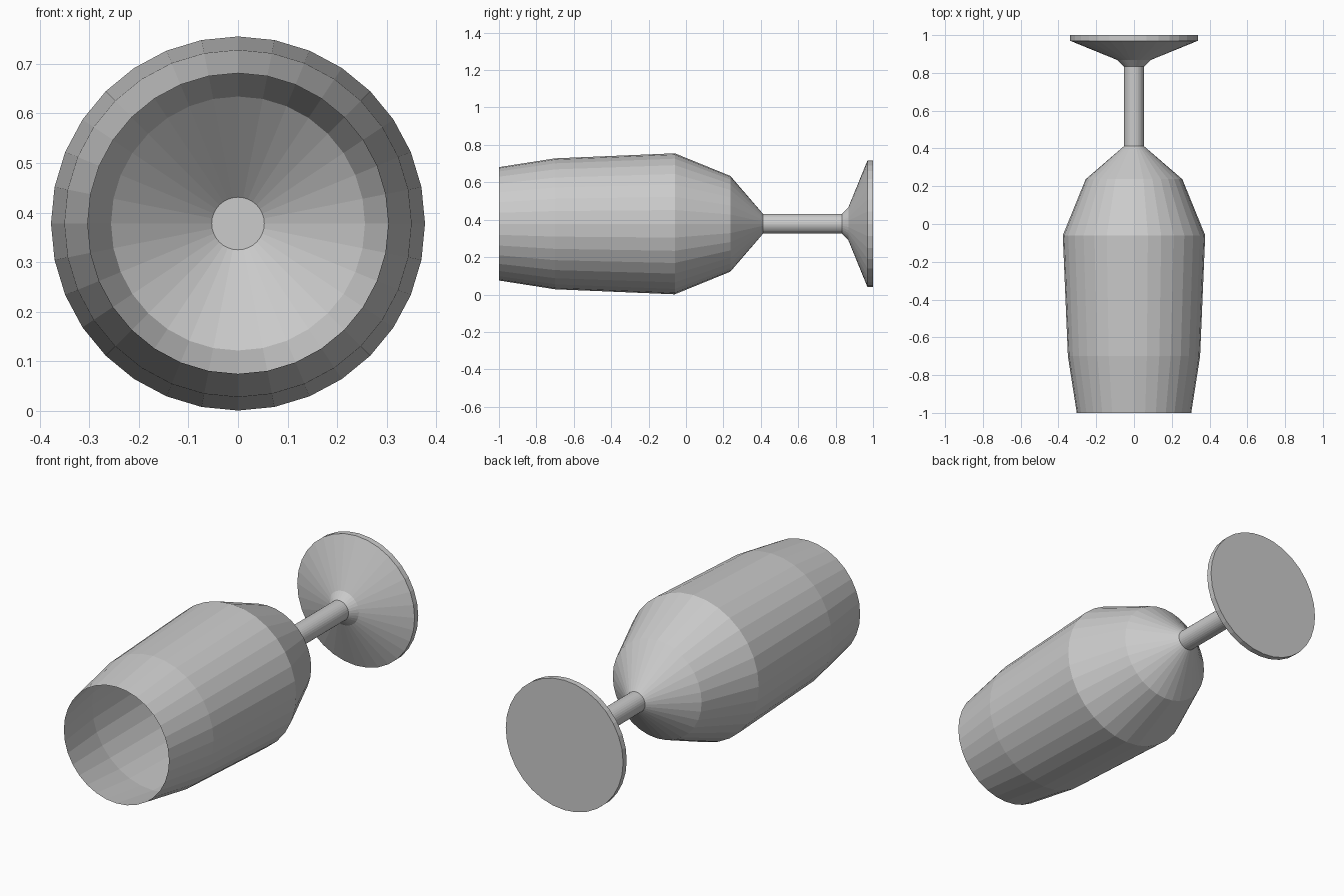
import bpy, bmesh
from math import cos, sin, pi

if "Cube" in bpy.data.objects:
    bpy.data.objects.remove(bpy.data.objects["Cube"])

SIDES = 32
AXIS_Z = 0.378  # height of the glass axis, lying along y


def lathe(name, profile, cap_start=False, cap_end=False):
    """Spin (y, radius) points around the lying axis."""
    bm = bmesh.new()
    rings = []
    for y, r in profile:
        rings.append([bm.verts.new((r * cos(2 * pi * i / SIDES), y,
                                    AXIS_Z + r * sin(2 * pi * i / SIDES)))
                      for i in range(SIDES)])
    for a, b in zip(rings, rings[1:]):
        for i in range(SIDES):
            j = (i + 1) % SIDES
            bm.faces.new((a[i], a[j], b[j], b[i]))
    if cap_start:
        bm.faces.new(rings[0][::-1])
    if cap_end:
        bm.faces.new(rings[-1])
    # Face order above points inward along +y, so flip outward
    for f in bm.faces:
        c = f.calc_center_median()
        out = f.normal
        f.normal_update()
        radial = f.normal.x * c.x + f.normal.z * (c.z - AXIS_Z)
        is_cap = len(f.verts) > 4
        mid = (profile[0][0] + profile[-1][0]) / 2
        side = f.normal.y * (c.y - mid) if is_cap else radial
        if side < 0:
            f.normal_flip()
    mesh = bpy.data.meshes.new(name)
    bm.to_mesh(mesh)
    bm.free()
    obj = bpy.data.objects.new(name, mesh)
    bpy.context.collection.objects.link(obj)
    return obj


# Thin-walled bowl, open at the rim and closed where it meets the stem
lathe("bowl", [(-1.0, 0.303), (-0.70, 0.35), (-0.06, 0.377),
               (0.237, 0.256), (0.412, 0.053)], cap_end=True)

# Slim stem
lathe("stem", [(0.412, 0.053), (0.833, 0.053)])

# Flared foot with a thin rim and flat underside
lathe("foot", [(0.833, 0.053), (0.868, 0.088), (0.97, 0.338),
               (1.0, 0.338)], cap_end=True)
